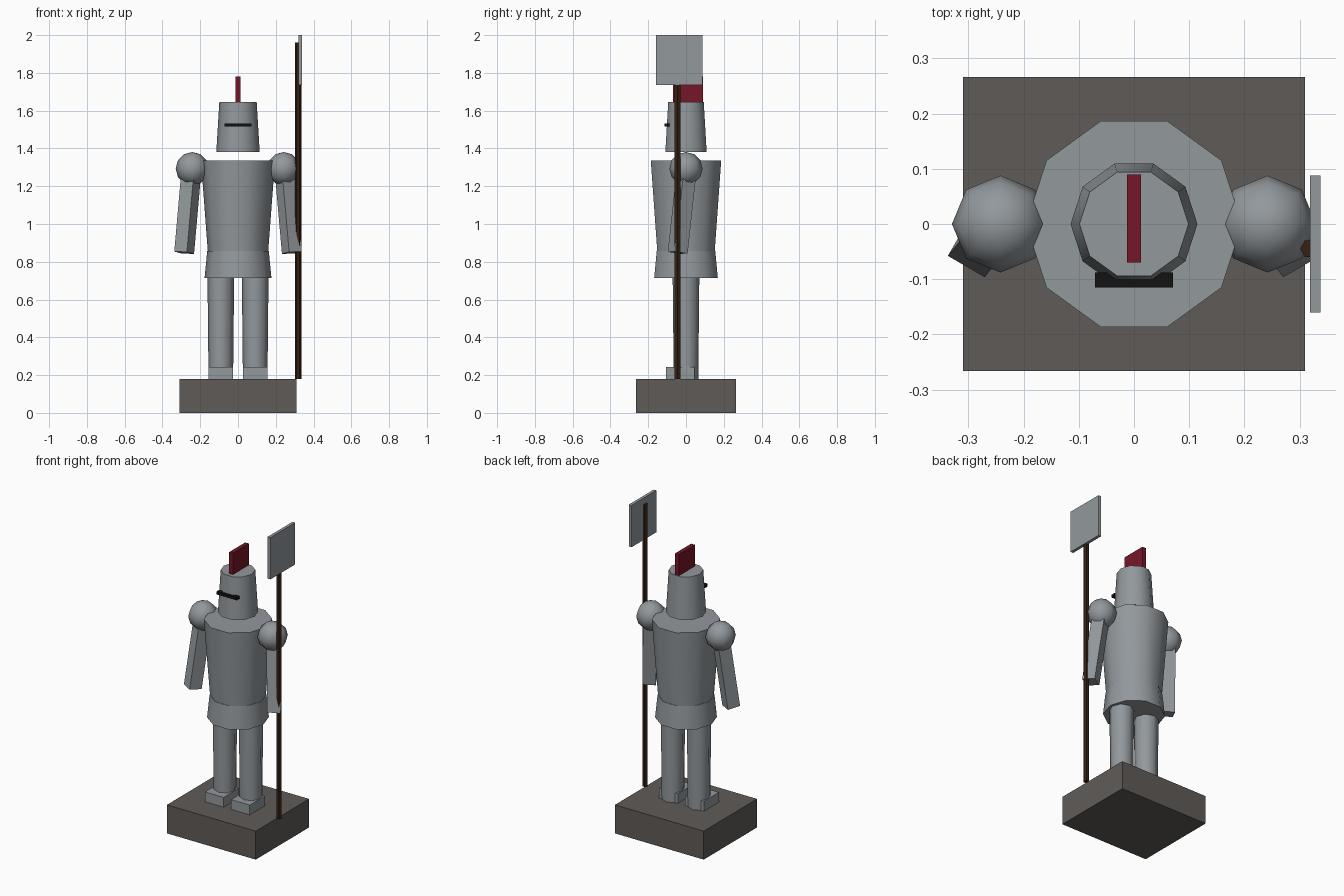
import bpy
import bmesh
from math import radians
from mathutils import Vector, Matrix

if "Cube" in bpy.data.objects:
    bpy.data.objects.remove(bpy.data.objects["Cube"])


def colour(name, rgb):
    m = bpy.data.materials.new(name)
    m.diffuse_color = (*rgb, 1)
    m.use_nodes = True
    m.node_tree.nodes["Principled BSDF"].inputs["Base Color"].default_value = m.diffuse_color
    return m


STEEL = colour("steel", (0.29, 0.315, 0.335))
STONE = colour("stone", (0.115, 0.105, 0.097))
WOOD = colour("dark_wood", (0.035, 0.015, 0.007))
RED = colour("crest_red", (0.18, 0.008, 0.02))
BLACK = colour("slit_black", (0.006, 0.006, 0.006))


def finish(name, bm, mat, smooth=False):
    bmesh.ops.recalc_face_normals(bm, faces=bm.faces)
    me = bpy.data.meshes.new(name)
    bm.to_mesh(me)
    bm.free()
    me.materials.append(mat)
    ob = bpy.data.objects.new(name, me)
    bpy.context.collection.objects.link(ob)
    if smooth:
        bpy.ops.object.select_all(action='DESELECT')
        ob.select_set(True)
        bpy.context.view_layer.objects.active = ob
        bpy.ops.object.shade_smooth_by_angle(angle=radians(50))
    return ob


def box(name, lo, hi, mat):
    lo, hi = Vector(lo), Vector(hi)
    bm = bmesh.new()
    bmesh.ops.create_cube(bm, size=1, matrix=Matrix.Translation((lo + hi) / 2)
                          @ Matrix.Diagonal((*(hi - lo), 1)))
    return finish(name, bm, mat)


def tube(name, a, b, r1, r2, sides, mat, spin=90, smooth=True):
    """Closed, tapered prism from a up to b."""
    a, b = Vector(a), Vector(b)
    axis = b - a
    rot = Vector((0, 0, 1)).rotation_difference(axis).to_matrix().to_4x4()
    bm = bmesh.new()
    bmesh.ops.create_cone(bm, cap_ends=True, segments=sides, radius1=r1, radius2=r2,
                          depth=axis.length,
                          matrix=Matrix.Translation((a + b) / 2) @ rot
                          @ Matrix.Rotation(radians(spin), 4, 'Z'))
    return finish(name, bm, mat, smooth)


# Plinth
box("plinth", (-0.31, -0.266, 0), (0.31, 0.266, 0.18), STONE)

# Legs, boots, shoulders and arms on both sides
for side, s in (("left", -1), ("right", 1)):
    x = s * 0.091
    tube(side + "_leg", (x, 0, 0.18), (x, 0, 0.76), 0.065, 0.071, 8, STEEL)
    box(side + "_boot", (x - 0.065, -0.106, 0.18), (x + 0.065, 0.045, 0.242), STEEL)

    bm = bmesh.new()
    bmesh.ops.create_uvsphere(bm, u_segments=8, v_segments=6, radius=0.088,
                              matrix=Matrix.Translation((s * 0.242, 0, 1.293)))
    finish(side + "_shoulder", bm, STEEL, True)

    tube(side + "_arm", (s * 0.285, -0.044, 0.848), (s * 0.247, 0.003, 1.28),
         0.0545, 0.0545, 4, STEEL, spin=-15 * s, smooth=False)

# Body armour: skirt, torso and floating helmet
tube("skirt", (0, 0, 0.715), (0, 0, 0.857), 0.177, 0.163, 10, STEEL)
tube("torso", (0, 0, 0.83), (0, 0, 1.335), 0.158, 0.196, 10, STEEL)
tube("helmet", (0, 0, 1.38), (0, 0, 1.645), 0.115, 0.099, 10, STEEL)
box("visor_slit", (-0.071, -0.115, 1.515), (0.071, -0.088, 1.533), BLACK)
box("crest", (-0.013, -0.07, 1.63), (0.013, 0.09, 1.78), RED)

# Pole weapon
tube("pole", (0.318, -0.045, 0.18), (0.318, -0.045, 1.96), 0.017, 0.017, 6, WOOD, smooth=False)
box("axe_blade", (0.319, -0.16, 1.736), (0.338, 0.088, 2.0), STEEL)
